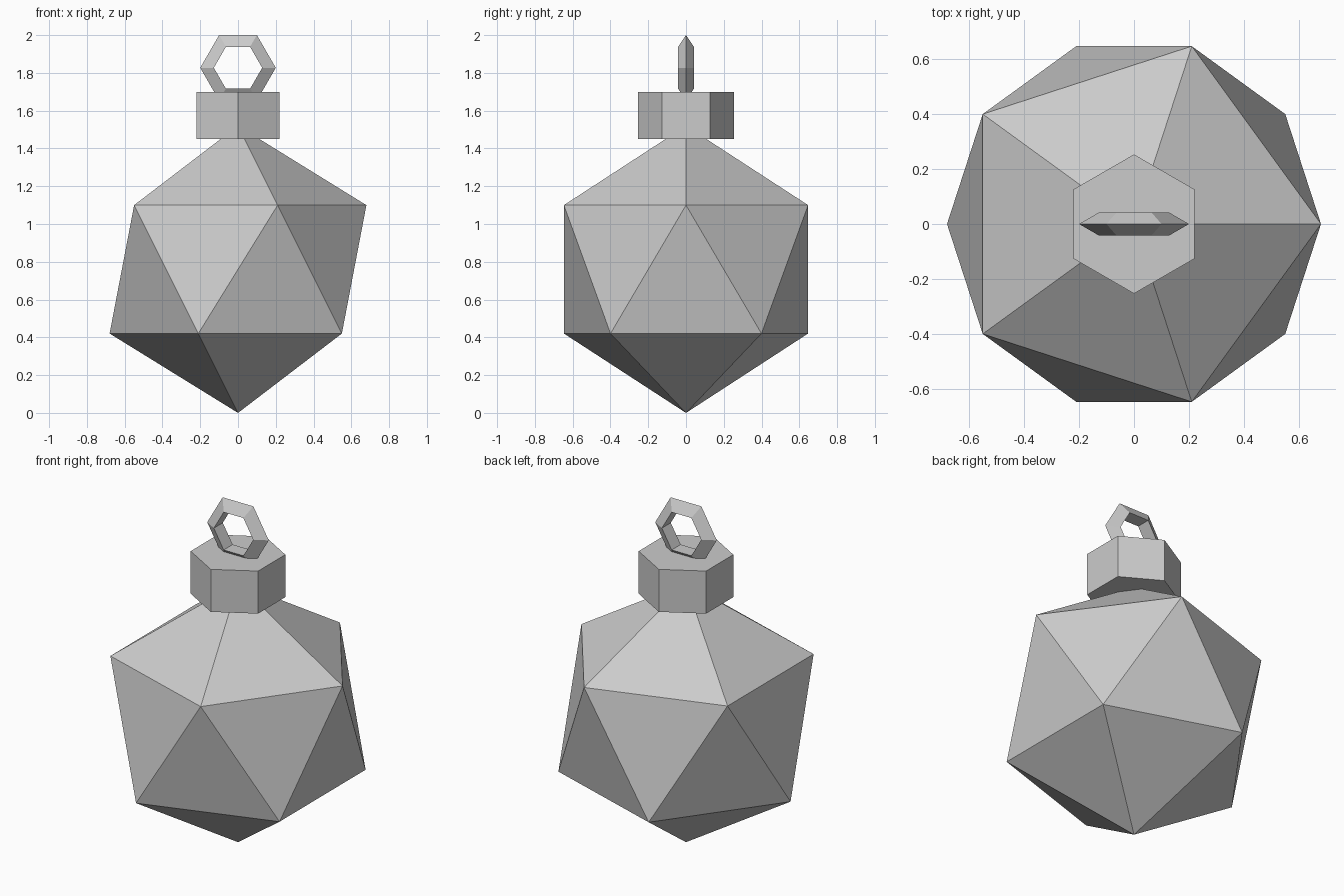
import bpy
from math import pi, sin, cos

if "Cube" in bpy.data.objects:
    bpy.data.objects.remove(bpy.data.objects["Cube"])

# Single plain grey for every part
grey = bpy.data.materials.new("plain_grey")
grey.diffuse_color = (0.6, 0.6, 0.6, 1)
grey.use_nodes = True
grey.node_tree.nodes["Principled BSDF"].inputs["Base Color"].default_value = grey.diffuse_color


def finish(name):
    ob = bpy.context.object
    ob.name = name
    ob.data.materials.append(grey)


# Faceted bauble body: an icosahedron standing on one point
R = 0.76
bpy.ops.mesh.primitive_ico_sphere_add(subdivisions=1, radius=R, location=(0, 0, R))
finish("bauble_body")

# Hexagonal cap with corners at front and back
bpy.ops.mesh.primitive_cylinder_add(vertices=6, radius=0.253, depth=0.25,
                                    location=(0, 0, 1.575))
finish("cap")

# Hanging loop: six-sided ring with a triangular section pointing outward
MAJOR, MINOR, CENTRE = 0.152, 0.048, 1.827
verts, faces = [], []
for i in range(6):
    a = i * pi / 3
    for j in range(3):
        b = j * 2 * pi / 3
        r = MAJOR + MINOR * cos(b)
        verts.append((r * cos(a), MINOR * sin(b), CENTRE + r * sin(a)))
        i2, j2 = (i + 1) % 6, (j + 1) % 3
        faces.append((i * 3 + j, i * 3 + j2, i2 * 3 + j2, i2 * 3 + j))
mesh = bpy.data.meshes.new("hanging_loop")
mesh.from_pydata(verts, [], faces)
loop = bpy.data.objects.new("hanging_loop", mesh)
bpy.context.collection.objects.link(loop)
bpy.context.view_layer.objects.active = loop
finish("hanging_loop")
